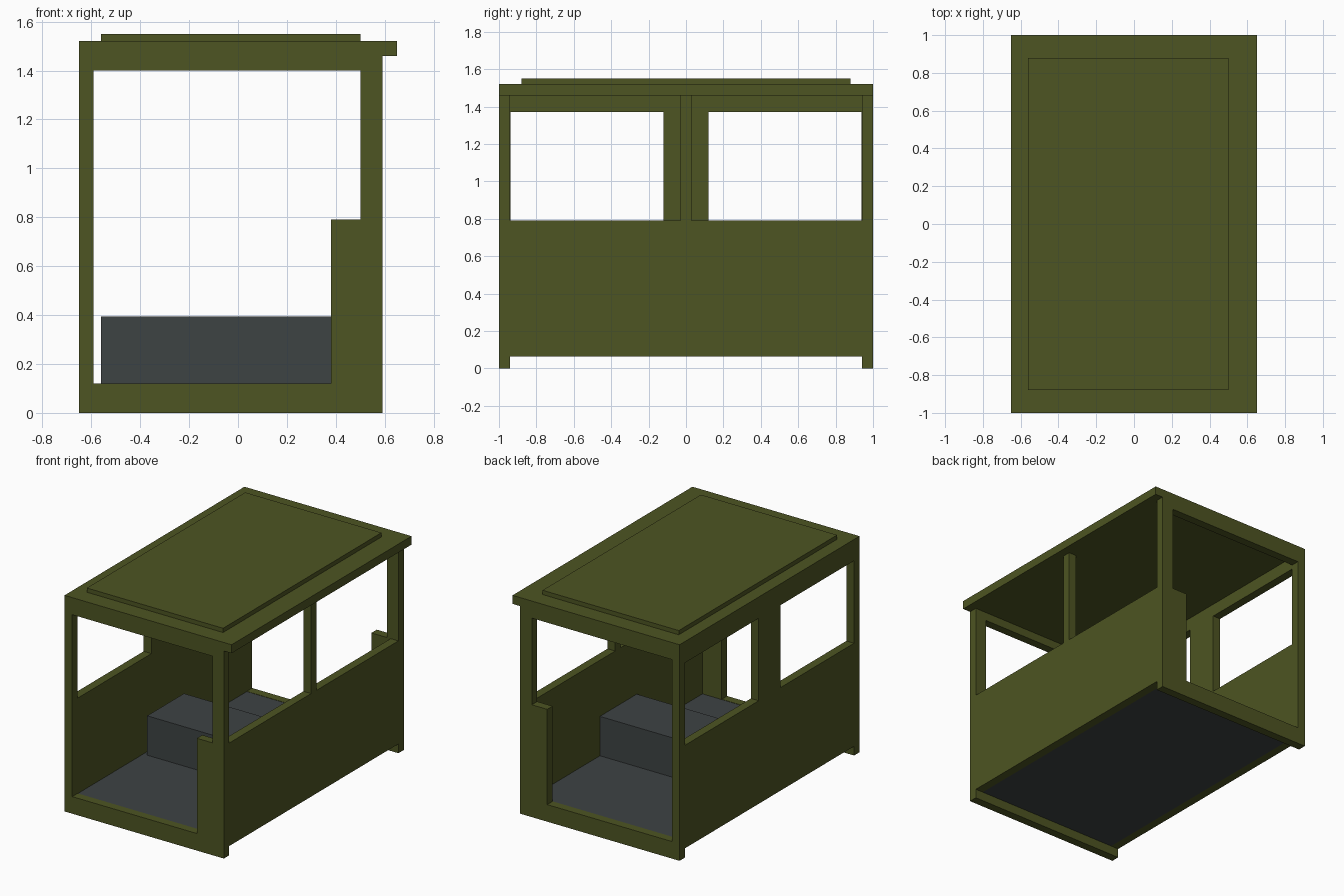
import bpy, bmesh
from mathutils import Vector

if "Cube" in bpy.data.objects:
    bpy.data.objects.remove(bpy.data.objects["Cube"])


def material(name, rgb):
    m = bpy.data.materials.new(name)
    m.diffuse_color = (*rgb, 1)
    m.use_nodes = True
    m.node_tree.nodes["Principled BSDF"].inputs["Base Color"].default_value = m.diffuse_color
    return m


OLIVE = material("olive green", (0.075, 0.089, 0.016))
GREY = material("dark grey", (0.048, 0.056, 0.057))


def finish(bm, name, mat):
    bmesh.ops.recalc_face_normals(bm, faces=bm.faces[:])
    mesh = bpy.data.meshes.new(name)
    bm.to_mesh(mesh)
    bm.free()
    mesh.materials.append(mat)
    ob = bpy.data.objects.new(name, mesh)
    bpy.context.collection.objects.link(ob)
    return ob


def box(name, x, y, z, mat):
    bm = bmesh.new()
    bmesh.ops.create_cube(bm, size=1)
    for v in bm.verts:
        v.co = [r[0] if c < 0 else r[1] for c, r in zip(v.co, (x, y, z))]
    return finish(bm, name, mat)


def rect(a0, a1, z0, z1):
    return [(a0, z0), (a1, z0), (a1, z1), (a0, z1)]


def plate(name, loops, to3d, depth, mat):
    """Flat outline with holes, filled and extruded along depth."""
    bm = bmesh.new()
    for loop in loops:
        vs = [bm.verts.new(to3d(a, z)) for a, z in loop]
        for i, v in enumerate(vs):
            bm.edges.new((v, vs[(i + 1) % len(vs)]))
    bmesh.ops.triangle_fill(bm, edges=bm.edges[:], use_beauty=True)
    ext = bmesh.ops.extrude_face_region(bm, geom=bm.faces[:], use_keep_orig=True)
    vs = [g for g in ext["geom"] if isinstance(g, bmesh.types.BMVert)]
    bmesh.ops.translate(bm, verts=vs, vec=Vector(depth))
    return finish(bm, name, mat)


# End frames with stepped door openings
outer = rect(-0.65, 0.59, 0, 1.46)
opening = [(-0.59, 0.12), (0.38, 0.12), (0.38, 0.79),
           (0.50, 0.79), (0.50, 1.40), (-0.59, 1.40)]
for name, y in (("front_frame", -1.0), ("back_frame", 0.94)):
    plate(name, [outer, opening], lambda a, z, y=y: (a, y, z), (0, 0.06, 0), OLIVE)

# Left wall with two windows
plate("left_wall",
      [rect(-0.94, 0.94, 0.065, 1.46),
       rect(-0.939, -0.12, 0.79, 1.37),
       rect(0.12, 0.939, 0.79, 1.37)],
      lambda a, z: (-0.65, a, z), (0.06, 0, 0), OLIVE)

# Low right wall and its centre post
box("right_wall", (0.53, 0.59), (-0.94, 0.94), (0.065, 0.79), OLIVE)
box("right_centre_post", (0.53, 0.59), (-0.03, 0.03), (0.79, 1.46), OLIVE)

# Roof slab and raised panel
box("roof", (-0.65, 0.65), (-1, 1), (1.46, 1.52), OLIVE)
box("roof_panel", (-0.56, 0.50), (-0.88, 0.88), (1.52, 1.55), OLIVE)

# Floor and bench seat
box("floor", (-0.59, 0.53), (-0.94, 0.94), (0.065, 0.118), GREY)
box("bench_seat", (-0.56, 0.53), (-0.21, 0.20), (0.118, 0.395), GREY)
